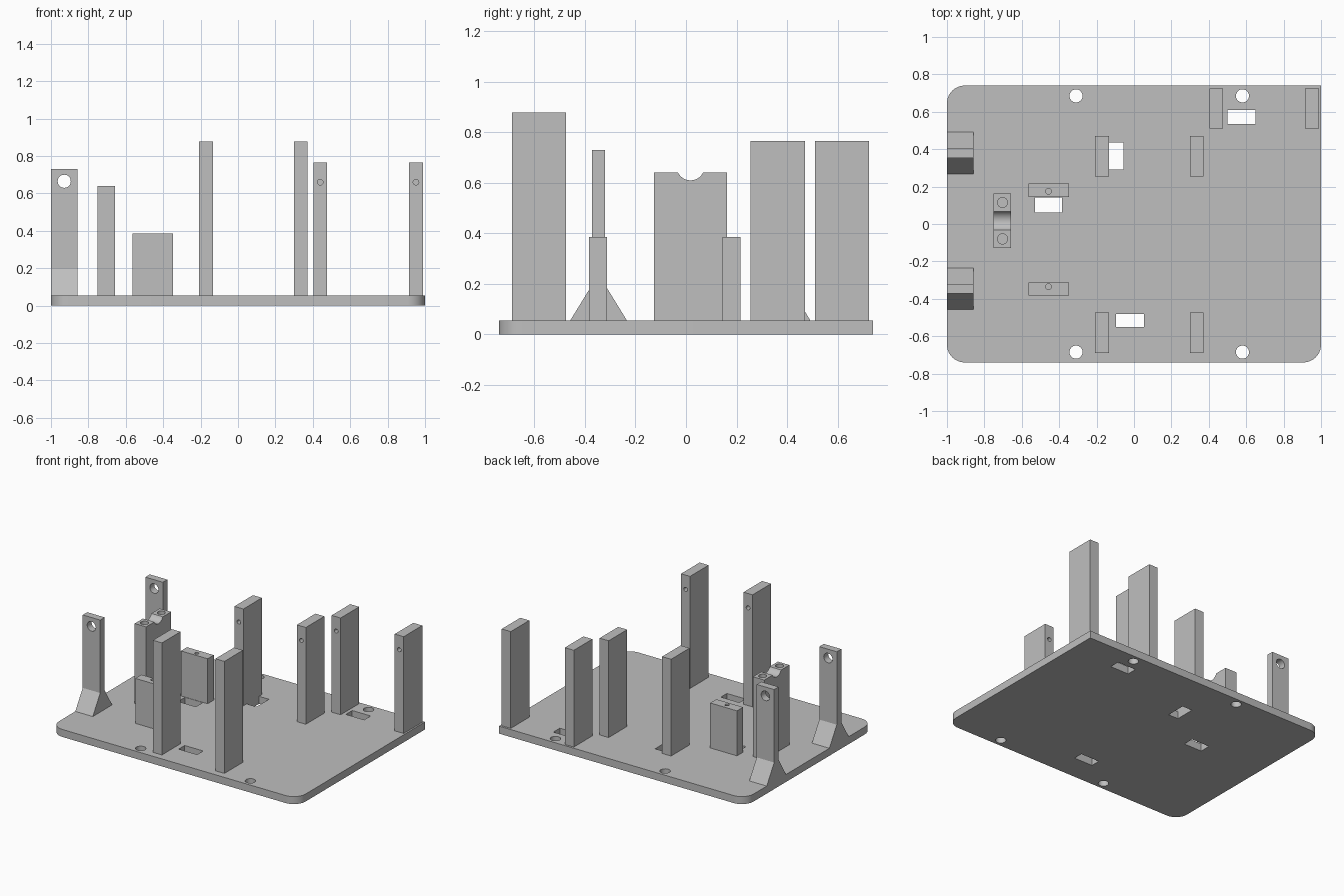
import bpy, bmesh, math
from mathutils import Matrix

cube = bpy.data.objects.get("Cube")
if cube:
    bpy.data.objects.remove(cube, do_unlink=True)

grey = bpy.data.materials.new("plain grey")
grey.use_nodes = True
COLOUR = (0.52, 0.52, 0.52, 1)
grey.diffuse_color = COLOUR
grey.node_tree.nodes["Principled BSDF"].inputs["Base Color"].default_value = COLOUR

BASE = 0.055   # top of the base plate
SINK = 0.05    # bottom of parts, just inside the plate


def link(name, bm):
    bmesh.ops.recalc_face_normals(bm, faces=bm.faces)
    mesh = bpy.data.meshes.new(name)
    bm.to_mesh(mesh)
    bm.free()
    mesh.materials.append(grey)
    ob = bpy.data.objects.new(name, mesh)
    bpy.context.collection.objects.link(ob)
    return ob


def prism(name, outline, axis, start, end):
    """Extrude a 2D outline along x (outline in y, z) or z (outline in x, y)."""
    bm = bmesh.new()
    place = (lambda a, b: (start, a, b)) if axis == "x" else (lambda a, b: (a, b, start))
    face = bm.faces.new([bm.verts.new(place(a, b)) for a, b in outline])
    moved = bmesh.ops.extrude_face_region(bm, geom=[face])["geom"]
    shift = (end - start, 0, 0) if axis == "x" else (0, 0, end - start)
    bmesh.ops.translate(bm, vec=shift, verts=[v for v in moved if isinstance(v, bmesh.types.BMVert)])
    return link(name, bm)


def box(name, x0, x1, y0, y1, z0, z1):
    return prism(name, [(x0, y0), (x1, y0), (x1, y1), (x0, y1)], "z", z0, z1)


def rod(centre, radius, length, axis):
    bm = bmesh.new()
    turn = {"x": Matrix.Rotation(math.pi / 2, 4, "Y"),
            "y": Matrix.Rotation(math.pi / 2, 4, "X"), "z": Matrix()}[axis]
    bmesh.ops.create_cone(bm, cap_ends=True, segments=32, radius1=radius, radius2=radius,
                          depth=length, matrix=Matrix.Translation(centre) @ turn)
    return link("cutter", bm)


def cut(ob, cutters):
    bpy.context.view_layer.objects.active = ob
    for cutter in cutters:
        cutter.hide_render = True
        mod = ob.modifiers.new("hole", "BOOLEAN")
        mod.operation = "DIFFERENCE"
        mod.solver = "EXACT"
        mod.object = cutter
        bpy.ops.object.modifier_apply(modifier=mod.name)
        bpy.data.objects.remove(cutter, do_unlink=True)


def soften(ob):
    bpy.ops.object.select_all(action="DESELECT")
    ob.select_set(True)
    bpy.context.view_layer.objects.active = ob
    bpy.ops.object.shade_smooth_by_angle(angle=math.radians(30))


parts = []

# Base plate: three rounded corners, the back left one square
R, HY = 0.095, 0.74
outline = [(1, HY)]
for cx, cy, first in ((-1 + R, HY - R, 90), (-1 + R, R - HY, 180), (1 - R, R - HY, 270)):
    for i in range(13):
        a = math.radians(first + 7.5 * i)
        outline.append((cx + R * math.cos(a), cy + R * math.sin(a)))
plate = prism("base_plate", outline, "z", 0, BASE)
holes = [rod((x, y, 0), 0.035, 0.4, "z") for x in (-0.31, 0.58) for y in (-0.685, 0.685)]
slots = ((0.5, 0.65, 0.535, 0.61), (-0.135, -0.055, 0.292, 0.437),
         (-0.53, -0.385, 0.062, 0.142), (-0.097, 0.053, -0.55, -0.48))
holes += [box("cutter", *s, -0.2, 0.2) for s in slots]
cut(plate, holes)
parts.append(plate)

# Upright walls in pairs, with a blind screw hole on the inward face
for row, xs, y0, y1, top, drilled in (
        ("front", (-0.208, 0.299), -0.689, -0.474, 0.877, -0.474),
        ("middle", (-0.208, 0.299), 0.255, 0.47, 0.765, 0.255),
        ("back", (0.403, 0.915), 0.51, 0.725, 0.765, 0.51)):
    for side, x in zip(("right", "left"), xs):
        wall = box(f"{row}_{side}_wall", x, x + 0.073, y0, y1, SINK, top)
        cut(wall, [rod((x + 0.0365, drilled, top - 0.105), 0.015, 0.16, "y")])
        parts.append(wall)

# Slim posts with flared feet and a pivot hole
for name, y in (("front_pivot_post", -0.346), ("back_pivot_post", 0.38)):
    half, foot, knee, top = 0.026, 0.112, 0.195, 0.73
    right = [(foot, SINK), (foot, BASE), (half, knee), (half, top)]
    profile = [(y + a, z) for a, z in right] + [(y - a, z) for a, z in reversed(right)]
    post = prism(name, profile, "x", -1, -0.858)
    cut(post, [rod((-0.929, y, 0.665), 0.035, 0.3, "y")])
    parts.append(post)

# Low blocks with a small screw hole in the top
for name, y0, hole_y in (("front_low_block", -0.383, -0.335), ("back_low_block", 0.145, 0.175)):
    block = box(name, -0.565, -0.348, y0, y0 + 0.071, SINK, 0.385)
    cut(block, [rod((-0.457, hole_y, 0.385), 0.015, 0.2, "z")])
    parts.append(block)

# Cradle block with a rounded notch between two screw holes
cradle = box("cradle_block", -0.75, -0.657, -0.127, 0.163, SINK, 0.64)
cut(cradle, [rod((-0.7, 0.018, 0.664), 0.055, 0.3, "x")]
    + [rod((-0.703, y, 0.64), 0.027, 0.24, "z") for y in (-0.08, 0.115)])
parts.append(cradle)

for part in parts:
    soften(part)
